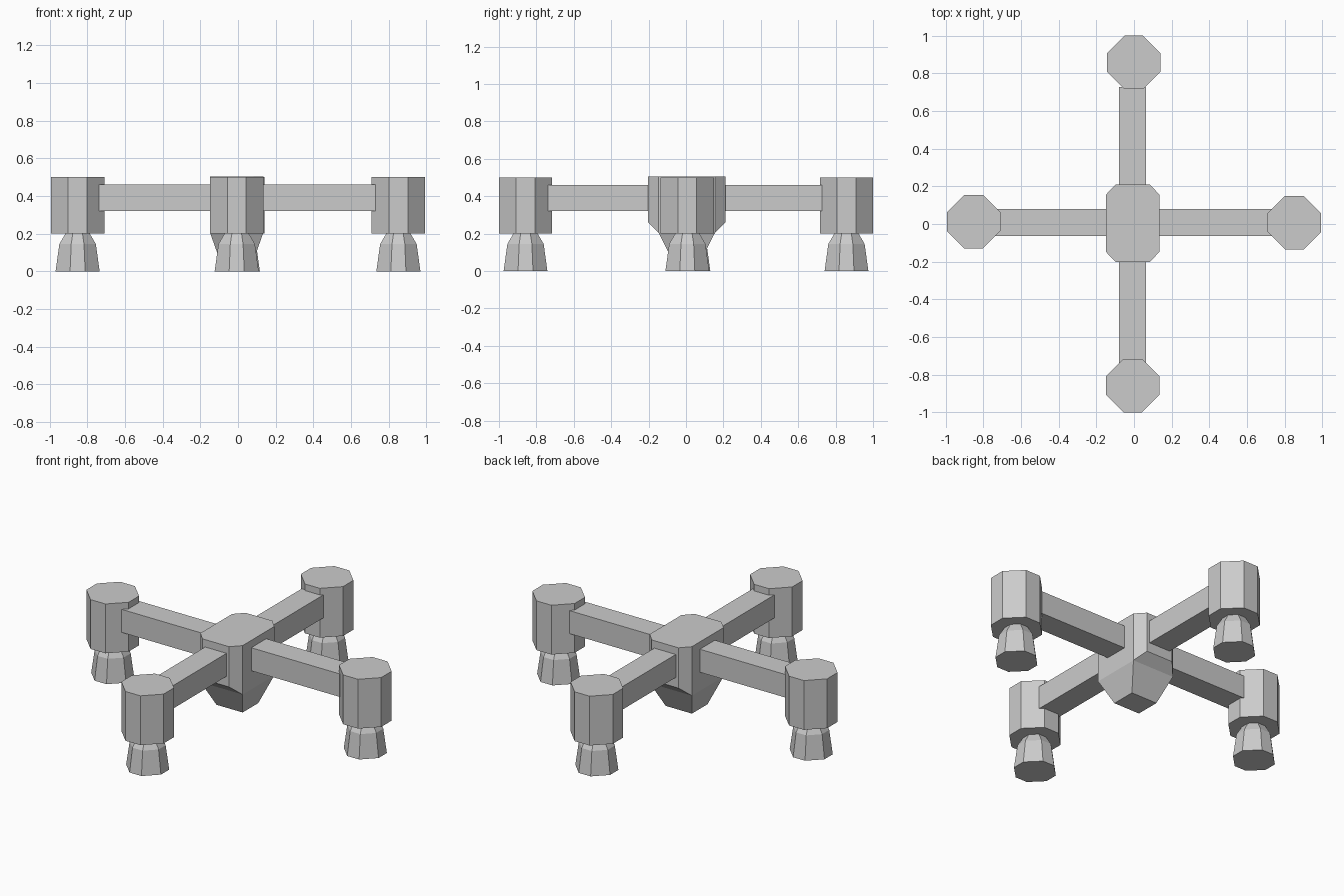
import bpy, bmesh

if "Cube" in bpy.data.objects:
    bpy.data.objects.remove(bpy.data.objects["Cube"])


def octagon(a, b, ca, cb):
    """Chamfered rectangle, half sizes a x b, with corner cuts ca, cb."""
    return [(a, -b + cb), (a, b - cb), (a - ca, b), (-a + ca, b),
            (-a, b - cb), (-a, -b + cb), (-a + ca, -b), (a - ca, -b)]


def make_object(name, bm, loc):
    bmesh.ops.recalc_face_normals(bm, faces=bm.faces)
    me = bpy.data.meshes.new(name)
    bm.to_mesh(me)
    bm.free()
    ob = bpy.data.objects.new(name, me)
    ob.location = loc
    bpy.context.collection.objects.link(ob)
    return ob


def octagon_loft(name, sections, loc):
    """Capped stack of octagons; sections are (z, half width, corner cut)."""
    bm = bmesh.new()
    rings = [[bm.verts.new((x, y, z)) for x, y in octagon(r, r, c, c)]
             for z, r, c in sections]
    for lo, hi in zip(rings, rings[1:]):
        for i in range(8):
            j = (i + 1) % 8
            bm.faces.new((lo[i], lo[j], hi[j], hi[i]))
    bm.faces.new(rings[0])
    bm.faces.new(rings[-1])
    return make_object(name, bm, loc)


def box(name, size, loc):
    bm = bmesh.new()
    bmesh.ops.create_cube(bm, size=1)
    bmesh.ops.scale(bm, vec=size, verts=bm.verts)
    return make_object(name, bm, loc)


# Four pods, each on a flared foot
for side, x, y in (("right", 0.852, 0.007), ("back", -0.001, 0.858),
                   ("left", -0.852, 0.013), ("front", -0.007, -0.858)):
    octagon_loft(side + "_pod", [(0.2, 0.142, 0.092), (0.5, 0.142, 0.092)], (x, y, 0))
    octagon_loft(side + "_foot", [(0, 0.117, 0.077), (0.145, 0.097, 0.063),
                                  (0.205, 0.062, 0.037)], (x, y, 0))

# Crossed arms
box("side_arms", (1.47, 0.144, 0.14), (-0.005, 0.007, 0.39))
box("front_back_arms", (0.144, 1.465, 0.14), (-0.007, -0.006, 0.39))

# Hub: chamfered block with sloped ends, tapering to a small rectangular base
bm = bmesh.new()
outline = octagon(0.142, 0.207, 0.052, 0.055)
top = [bm.verts.new((x, y, 0.505)) for x, y in outline]
low = [bm.verts.new((x, y, 0.26 if abs(y) > 0.2 else 0.207)) for x, y in outline]
base = [bm.verts.new((x, y, 0.054)) for x, y in
        ((0.088, -0.075), (0.088, 0.075), (-0.088, 0.075), (-0.088, -0.075))]
bm.faces.new(top)
bm.faces.new(base)
for i in range(8):
    j = (i + 1) % 8
    bm.faces.new((low[i], low[j], top[j], top[i]))
corners = [low[0], low[1], low[4], low[5]]
for i in range(4):
    j = (i + 1) % 4
    bm.faces.new((base[i], base[j], corners[j], corners[i]))
bm.faces.new((low[1], low[2], low[3], low[4]))
bm.faces.new((low[5], low[6], low[7], low[0]))
make_object("hub", bm, (-0.007, 0.004, 0))
